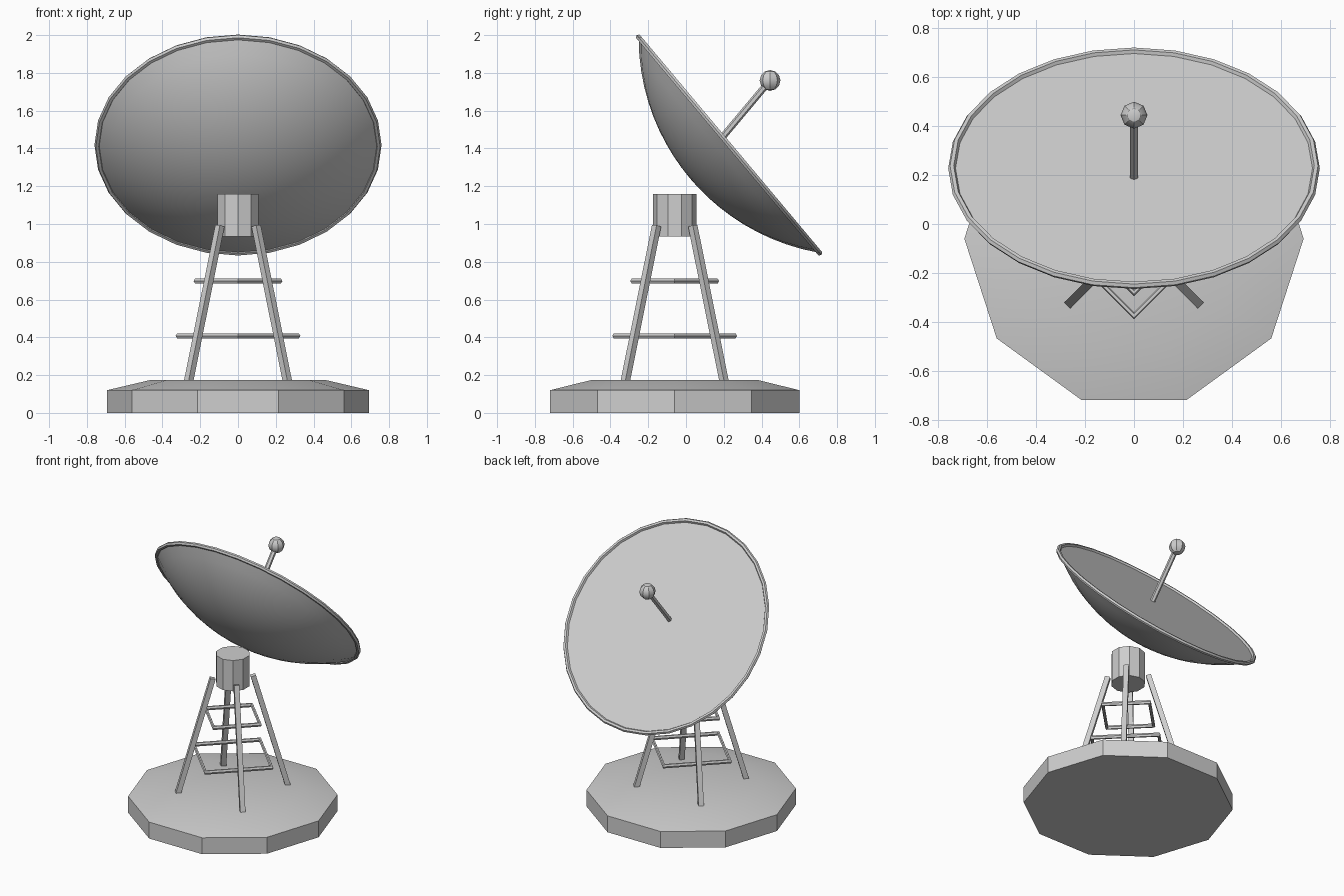
import bpy
import bmesh
from math import radians, sqrt, pi
from mathutils import Matrix, Vector

cube = bpy.data.objects.get("Cube")
if cube:
    bpy.data.objects.remove(cube, do_unlink=True)

GREY = (0.62, 0.62, 0.62, 1.0)
metal = bpy.data.materials.new("light_grey_metal")
metal.use_nodes = True
metal.diffuse_color = GREY
metal.node_tree.nodes["Principled BSDF"].inputs["Base Color"].default_value = GREY

TOWER = Vector((0, -0.06, 0))            # tower axis
DISH = Vector((0, 0.228, 1.418))         # centre of the dish opening
TILT = (radians(-50), 0, 0)


def finish(obj, name):
    obj.name = obj.data.name = name
    obj.data.materials.clear()
    obj.data.materials.append(metal)
    bpy.ops.object.select_all(action='DESELECT')
    obj.select_set(True)
    bpy.context.view_layer.objects.active = obj
    bpy.ops.object.shade_smooth_by_angle(angle=radians(30))
    return obj


def from_bmesh(bm, name):
    bmesh.ops.recalc_face_normals(bm, faces=bm.faces)
    mesh = bpy.data.meshes.new(name)
    bm.to_mesh(mesh)
    bm.free()
    obj = bpy.data.objects.new(name, mesh)
    bpy.context.collection.objects.link(obj)
    return finish(obj, name)


def lathe(name, profile, sides, location, rotation=(0, 0, 0)):
    """Spin a radius/height profile around z."""
    bm = bmesh.new()
    verts = [bm.verts.new((r, 0, z)) for r, z in profile]
    edges = [bm.edges.new(pair) for pair in zip(verts, verts[1:])]
    bmesh.ops.spin(bm, geom=verts + edges, cent=(0, 0, 0), axis=(0, 0, 1),
                   angle=2 * pi, steps=sides)
    bmesh.ops.remove_doubles(bm, verts=bm.verts, dist=0.0005)
    obj = from_bmesh(bm, name)
    obj.location, obj.rotation_euler = location, rotation
    return obj


def strut(name, start, end, radius, sides, turn=0.0):
    """Straight prism between two points, kept level side to side."""
    z = (end - start).normalized()
    x = z.cross(Vector((0, 0, 1))).normalized()
    y = z.cross(x)
    frame = Matrix((x, y, z)).transposed().to_4x4()
    bm = bmesh.new()
    bmesh.ops.create_cone(bm, cap_ends=True, segments=sides, radius1=radius, radius2=radius,
                          depth=(end - start).length,
                          matrix=Matrix.Translation((start + end) / 2) @ frame
                          @ Matrix.Rotation(turn, 4, 'Z'))
    return from_bmesh(bm, name)


def ring(name, radius, tube, sides, location, rotation=(0, 0, 0)):
    bpy.ops.mesh.primitive_torus_add(major_radius=radius, minor_radius=tube, major_segments=sides,
                                     minor_segments=6, location=location, rotation=rotation)
    return finish(bpy.context.object, name)


# Ten-sided base with a gently sloped top, and the hub
lathe("base", [(0, 0), (0.694, 0), (0.694, 0.12), (0.46, 0.175), (0, 0.175)], 10, TOWER)
lathe("hub", [(0, 0.935), (0.115, 0.935), (0.115, 1.16), (0, 1.16)], 10, TOWER,
      (0, 0, radians(90)))

# Four square legs leaning in to the hub
for side, sx in (("left", 1), ("right", -1)):
    for end, sy in (("front", -1), ("back", 1)):
        foot = TOWER + Vector((sx * 0.267, sy * 0.267, 0.14))
        top = TOWER + Vector((sx * 0.096, sy * 0.096, 0.99))
        strut(f"{end}_{side}_leg", foot, top, 0.0175 * sqrt(2), 4, radians(45))

# Square brace frames between the legs
ring("lower_brace", 0.315, 0.015, 4, TOWER + Vector((0, 0, 0.408)))
ring("upper_brace", 0.22, 0.015, 4, TOWER + Vector((0, 0, 0.698)))

# Domed dish closed by a flat face
RIM, DEPTH, STEPS = 0.745, 0.272, 10
sphere = (RIM ** 2 + DEPTH ** 2) / (2 * DEPTH)
dome = [(RIM * i / STEPS, sphere - DEPTH - sqrt(sphere ** 2 - (RIM * i / STEPS) ** 2))
        for i in range(STEPS + 1)]
lathe("dish", dome + [(0, 0)], 28, DISH, TILT)
ring("dish_rim", RIM, 0.015, 28, DISH, TILT)

# Receiver arm and ball
ball_centre = Vector((0, 0.445, 1.76))
strut("receiver_arm", Vector((0, 0.025, 1.259)), ball_centre, 0.018, 6)
bpy.ops.mesh.primitive_uv_sphere_add(segments=8, ring_count=6, radius=0.055, location=ball_centre)
finish(bpy.context.object, "receiver_ball")
